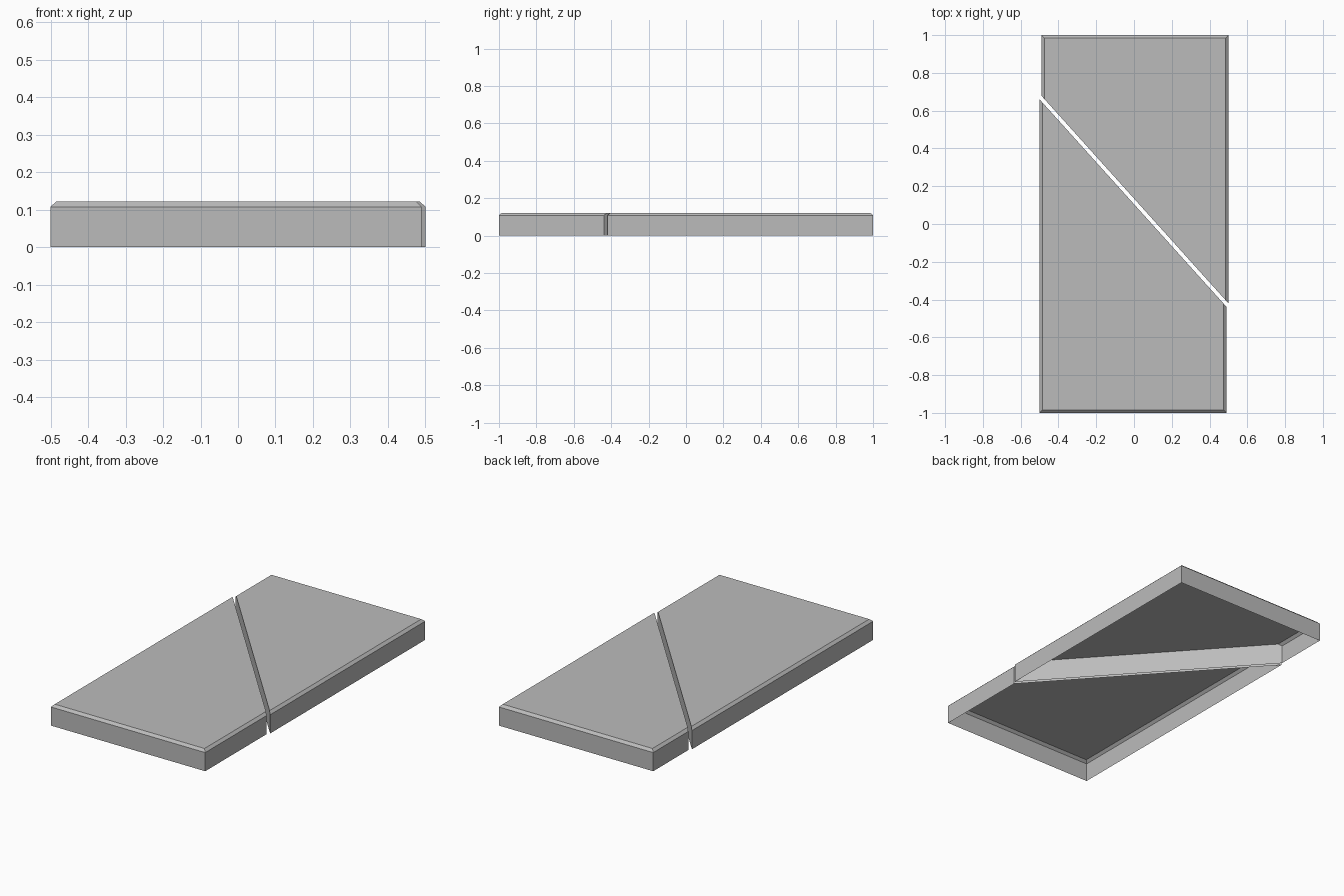
import bpy
import bmesh

if "Cube" in bpy.data.objects:
    bpy.data.objects.remove(bpy.data.objects["Cube"], do_unlink=True)

WALL, TOP, BEVEL, SLOPE = 0.108, 0.122, 0.015, -1.11

grey = bpy.data.materials.new("plain grey")
grey.use_nodes = True
colour = (0.5, 0.5, 0.5, 1)
grey.diffuse_color = colour
grey.node_tree.nodes["Principled BSDF"].inputs["Base Color"].default_value = colour


def slab_half(name, left, right, end, cut):
    """Open-bottomed shell: straight walls, chamfered outer rim, plain diagonal cut."""
    toward = 1 if end > 0 else -1

    def outline(inset):
        a, b = left + inset, right - inset
        y = end - toward * inset
        pts = [(a, y), (b, y), (b, cut + SLOPE * b), (a, cut + SLOPE * a)]
        return pts if toward < 0 else pts[::-1]

    bm = bmesh.new()
    rings = [[bm.verts.new((x, y, z)) for x, y in outline(inset)]
             for z, inset in ((0, 0), (WALL, 0), (TOP, BEVEL))]
    for low, high in zip(rings, rings[1:]):
        for i in range(4):
            j = (i + 1) % 4
            bm.faces.new((low[i], low[j], high[j], high[i]))
    bm.faces.new(rings[-1])
    mesh = bpy.data.meshes.new(name)
    bm.to_mesh(mesh)
    bm.free()
    mesh.materials.append(grey)
    obj = bpy.data.objects.new(name, mesh)
    bpy.context.collection.objects.link(obj)


# The two halves sit either side of a narrow diagonal gap
slab_half("front_slab_half", -0.5, 0.49, -1, 0.105)
slab_half("back_slab_half", -0.49, 0.5, 1, 0.135)
